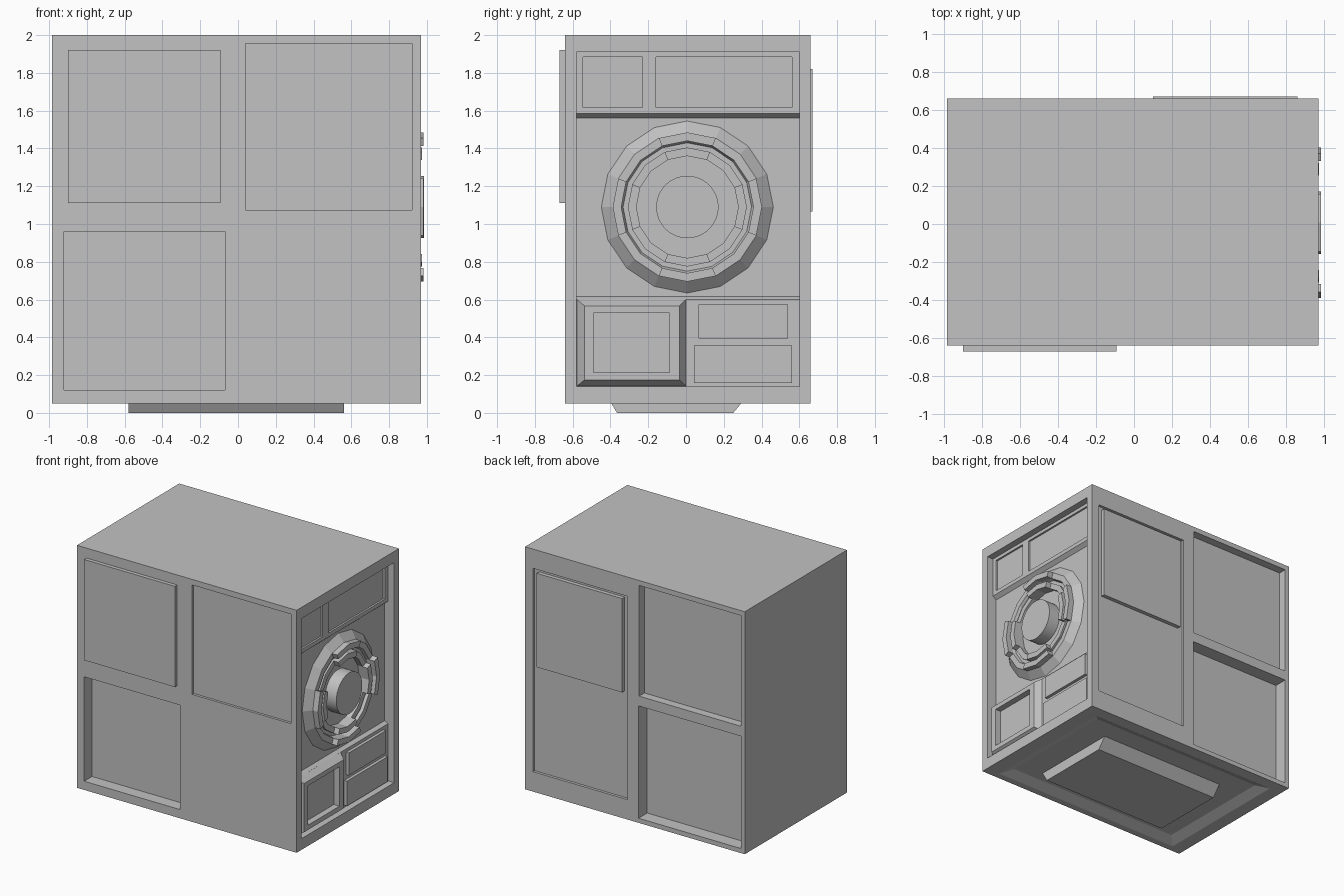
import bpy, bmesh, math

if "Cube" in bpy.data.objects:
    bpy.data.objects.remove(bpy.data.objects["Cube"])

mat = bpy.data.materials.new("plain grey")
mat.diffuse_color = (0.54, 0.54, 0.54, 1)
mat.use_nodes = True
mat.node_tree.nodes["Principled BSDF"].inputs["Base Color"].default_value = mat.diffuse_color


def loft(name, rings, closed=False):
    """Solid skinned through rings of equal point count."""
    bm = bmesh.new()
    vs = [[bm.verts.new(p) for p in r] for r in rings]
    n = len(rings[0])
    for i in range(len(vs) if closed else len(vs) - 1):
        a, b = vs[i], vs[(i + 1) % len(vs)]
        for j in range(n):
            k = (j + 1) % n
            bm.faces.new((a[j], a[k], b[k], b[j]))
    if not closed:
        bm.faces.new(vs[0])
        bm.faces.new(vs[-1])
    bmesh.ops.recalc_face_normals(bm, faces=bm.faces)
    me = bpy.data.meshes.new(name)
    bm.to_mesh(me)
    bm.free()
    me.materials.append(mat)
    ob = bpy.data.objects.new(name, me)
    bpy.context.collection.objects.link(ob)
    return ob


def box(name, x0, x1, y0, y1, z0, z1):
    return loft(name, [[(x0, y0, z), (x1, y0, z), (x1, y1, z), (x0, y1, z)] for z in (z0, z1)])


def cut(ob, cutter):
    cutter.hide_render = True
    m = ob.modifiers.new("cut", 'BOOLEAN')
    m.operation, m.solver, m.object = 'DIFFERENCE', 'EXACT', cutter
    bpy.context.view_layer.objects.active = ob
    bpy.ops.object.modifier_apply(modifier=m.name)
    bpy.data.objects.remove(cutter, do_unlink=True)


def rect_x(x, y0, y1, z0, z1):
    return [(x, y0, z0), (x, y1, z0), (x, y1, z1), (x, y0, z1)]


def rect_z(z, x0, x1, y0, y1):
    return [(x0, y0, z), (x1, y0, z), (x1, y1, z), (x0, y1, z)]


# main cabinet
body = box("cabinet_body", -0.985, 0.97, -0.64, 0.66, 0.05, 2.0)

# recesses in front (x0, x1, z0, z1, depth) and back
for x0, x1, z0, z1, d in [(0.04, 0.92, 1.075, 1.955, 0.02), (-0.92, -0.07, 0.12, 0.96, 0.1)]:
    cut(body, box("cutter", x0, x1, -0.9, -0.64 + d, z0, z1))
for x0, x1, z0, z1, d in [(0.06, 0.90, 0.21, 1.845, 0.022), (-0.95, -0.045, 1.07, 1.96, 0.067),
                          (-0.95, -0.04, 0.087, 0.99, 0.11)]:
    cut(body, box("cutter", x0, x1, 0.66 - d, 0.9, z0, z1))

# stepped recess on the right side
steps = [(1.1, 0.14), (0.915, 0.14), (0.915, 0.6), (0.885, 0.617), (0.885, 1.56),
         (0.915, 1.585), (0.915, 1.91), (1.1, 1.91)]
cut(body, loft("cutter", [[(x, y, z) for x, z in steps] for y in (-0.58, 0.6)]))
for y0, y1 in [(-0.545, -0.23), (-0.16, 0.56)]:
    cut(body, box("cutter", 0.9, 1.1, y0, y1, 1.617, 1.883))

# tapered recess underneath
cut(body, loft("cutter", [rect_z(0.015, -0.955, 0.93, -0.665, 0.645),
                          rect_z(0.085, -0.795, 0.77, -0.505, 0.485)]))

# raised plates on front and back
box("front_plate", -0.9, -0.093, -0.67, -0.63, 1.11, 1.92)
box("back_plate", 0.1, 0.86, 0.63, 0.67, 1.065, 1.82)

# stand under the cabinet
stand = [(-0.42, 0.09), (-0.365, 0.0), (0.25, 0.0), (0.325, 0.09)]
loft("base_stand", [[(x, y, z) for y, z in stand] for x in (-0.58, 0.56)])

# bevelled frame, lower left of the right side
frame = loft("bevelled_frame", [rect_x(0.91, -0.58, 0.003, 0.14, 0.603),
                                rect_x(0.965, -0.537, -0.035, 0.175, 0.567)])
cut(frame, box("cutter", 0.912, 1.1, -0.49, -0.088, 0.213, 0.53))

# two plates, lower right of the right side
box("upper_side_plate", 0.905, 0.94, 0.065, 0.54, 0.395, 0.575)
box("lower_side_plate", 0.905, 0.94, 0.042, 0.56, 0.157, 0.357)

# round dial
CY, CZ = 0.007, 1.09


def sweep(name, profile, steps, sides=16, closed=False):
    rings = []
    for s in steps:
        a = 2 * math.pi * s / sides
        rings.append([(x, CY + r * math.sin(a), CZ + r * math.cos(a)) for r, x in profile])
    return loft(name, rings, closed)


ring_profile = [(0.467, 0.875), (0.395, 0.937), (0.35, 0.937), (0.34, 0.915), (0.315, 0.915),
                (0.315, 0.93), (0.27, 0.93), (0.27, 0.875)]
sweep("dial_ring", ring_profile, range(16), closed=True)
for i in range(4):
    span = (4 * i - 1, 4 * i, 4 * i + 1)
    sweep("dial_outer_tab", [(0.395, 0.935), (0.395, 0.983), (0.35, 0.983), (0.35, 0.935)], span)
    sweep("dial_inner_tab", [(0.315, 0.928), (0.315, 0.973), (0.27, 0.973), (0.27, 0.928)], span)

# hub in the middle of the dial
hub = loft("dial_hub", [[(x, CY + 0.165 * math.sin(k * math.pi / 24), CZ + 0.165 * math.cos(k * math.pi / 24))
                         for k in range(48)] for x in (0.875, 0.985)])
bpy.ops.object.select_all(action='DESELECT')
hub.select_set(True)
bpy.context.view_layer.objects.active = hub
bpy.ops.object.shade_smooth_by_angle()
